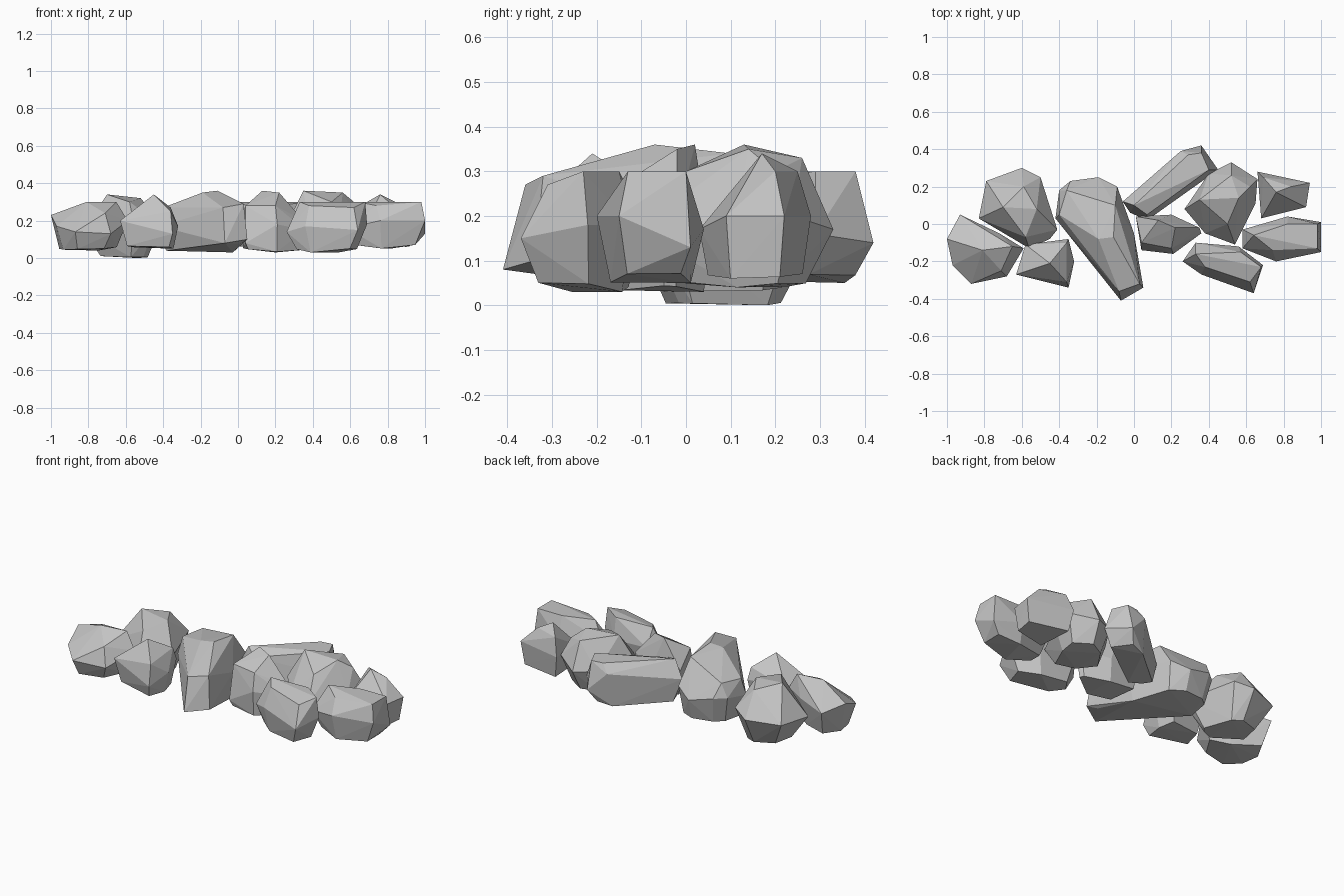
import bpy
import bmesh
from mathutils import Vector

default_cube = bpy.data.objects.get("Cube")
if default_cube:
    bpy.data.objects.remove(default_cube, do_unlink=True)

# One plain stone colour shared by every boulder
stone = bpy.data.materials.new("stone_grey")
stone.use_nodes = True
stone_colour = (0.56, 0.56, 0.56, 1)
stone.diffuse_color = stone_colour
stone_shader = stone.node_tree.nodes["Principled BSDF"]
stone_shader.inputs["Base Color"].default_value = stone_colour


def boulder(name, girdle, crown, floor, taper):
    """Faceted convex stone: widest girdle, upper crown and a tapered, bowed underside."""
    mesh = bpy.data.meshes.new(name)
    bm = bmesh.new()
    centre = sum((Vector(point) for point in girdle), Vector()) / len(girdle)
    for point in girdle + crown:
        bm.verts.new(point)
    # The underside follows the girdle outline, drawn inwards and rising towards the ends
    nearest = min((Vector(point).xy - centre.xy).length for point in girdle)
    for point in girdle:
        foot = centre.lerp(Vector(point), taper)
        reach = (Vector(point).xy - centre.xy).length - nearest
        foot.z = floor + reach / 5
        bm.verts.new(foot)
    hull = bmesh.ops.convex_hull(bm, input=bm.verts[:])
    leftovers = set(hull["geom_interior"]) | set(hull["geom_unused"])
    loose = [item for item in leftovers if isinstance(item, bmesh.types.BMVert)]
    bmesh.ops.delete(bm, geom=loose, context="VERTS")
    bmesh.ops.recalc_face_normals(bm, faces=bm.faces[:])
    bm.to_mesh(mesh)
    bm.free()
    mesh.materials.append(stone)
    stone_object = bpy.data.objects.new(name, mesh)
    bpy.context.scene.collection.objects.link(stone_object)


# Boulders at the right end of the row
boulder(
    name="right_end_boulder",
    girdle=[(-.93, .05, .2), (-.72, -.05, .2), (-.59, -.13, .2), (-.68, -.28, .13),
            (-.87, -.32, .14), (-.97, -.22, .17), (-1, -.08, .23)],
    crown=[(-.81, -.14, .3), (-.65, -.12, .3), (-.71, -.25, .24)],
    floor=.04,
    taper=.75,
)
boulder(
    name="right_back_boulder",
    girdle=[(-.6, .3, .17), (-.5, .25, .2), (-.41, -.03, .18), (-.45, -.08, .15),
            (-.56, -.13, .2), (-.83, .03, .15), (-.79, .23, .16)],
    crown=[(-.7, .09, .34), (-.52, .08, .32), (-.59, .2, .31), (-.58, -.07, .3)],
    floor=0,
    taper=.6,
)
boulder(
    name="right_front_boulder",
    girdle=[(-.58, -.11, .2), (-.35, -.08, .2), (-.32, -.2, .17),
            (-.35, -.34, .13), (-.63, -.27, .2)],
    crown=[(-.45, -.21, .34), (-.36, -.1, .27), (-.36, -.31, .25)],
    floor=.05,
    taper=.8,
)

# Long boulder in the middle
boulder(
    name="middle_boulder",
    girdle=[(-.4, .18, .2), (-.34, .23, .2), (-.19, .25, .16), (-.09, .2, .2),
            (0, -.05, .2), (.05, -.34, .1), (-.07, -.41, .08), (-.42, .03, .17)],
    crown=[(-.4, .05, .27), (-.36, .18, .28), (-.1, .1, .34), (-.19, -.08, .35),
           (-.11, -.07, .36), (.03, -.32, .29), (-.08, -.36, .27)],
    floor=.03,
    taper=.85,
)

# Boulders clustered on the left half
boulder(
    name="back_long_boulder",
    girdle=[(-.06, .12, .2), (.25, .39, .25), (.36, .42, .14),
            (.45, .29, .16), (.07, .02, .12), (-.02, .06, .13)],
    crown=[(0, .1, .3), (.29, .37, .3), (.36, .38, .3), (.4, .29, .3), (.07, .05, .27)],
    floor=.05,
    taper=.8,
)
boulder(
    name="inner_small_boulder",
    girdle=[(.01, .04, .2), (.2, .05, .17), (.35, -.02, .2),
            (.36, -.05, .15), (.21, -.16, .18), (.04, -.14, .08)],
    crown=[(.13, .02, .36), (.22, -.02, .35), (.04, -.1, .28), (.2, -.13, .28)],
    floor=.03,
    taper=.9,
)
boulder(
    name="back_wide_boulder",
    girdle=[(.52, .33, .17), (.66, .24, .2), (.65, .11, .18), (.54, -.11, .17),
            (.38, -.05, .18), (.27, .08, .2), (.4, .27, .18)],
    crown=[(.35, .13, .36), (.56, .14, .35), (.52, .26, .33), (.62, .2, .3), (.5, 0, .3)],
    floor=.04,
    taper=.7,
)
boulder(
    name="left_back_boulder",
    girdle=[(.66, .28, .2), (.94, .22, .2), (.92, .09, .2), (.68, .03, .17)],
    crown=[(.76, .17, .34), (.84, .2, .3), (.69, .25, .3)],
    floor=.06,
    taper=.85,
)
boulder(
    name="left_end_boulder",
    girdle=[(.58, -.03, .2), (.82, .04, .17), (1, .01, .13), (1, -.15, .2),
            (.76, -.2, .2), (.58, -.13, .16)],
    crown=[(.98, 0, .3), (.98, -.13, .3), (.64, -.06, .3), (.82, 0, .3), (.74, -.14, .28)],
    floor=.05,
    taper=.75,
)
boulder(
    name="left_front_boulder",
    girdle=[(.33, -.1, .2), (.56, -.12, .18), (.69, -.22, .18),
            (.64, -.37, .15), (.36, -.27, .17), (.26, -.2, .14)],
    crown=[(.33, -.16, .3), (.57, -.15, .3), (.68, -.23, .3), (.62, -.31, .27), (.38, -.23, .28)],
    floor=.03,
    taper=.75,
)
